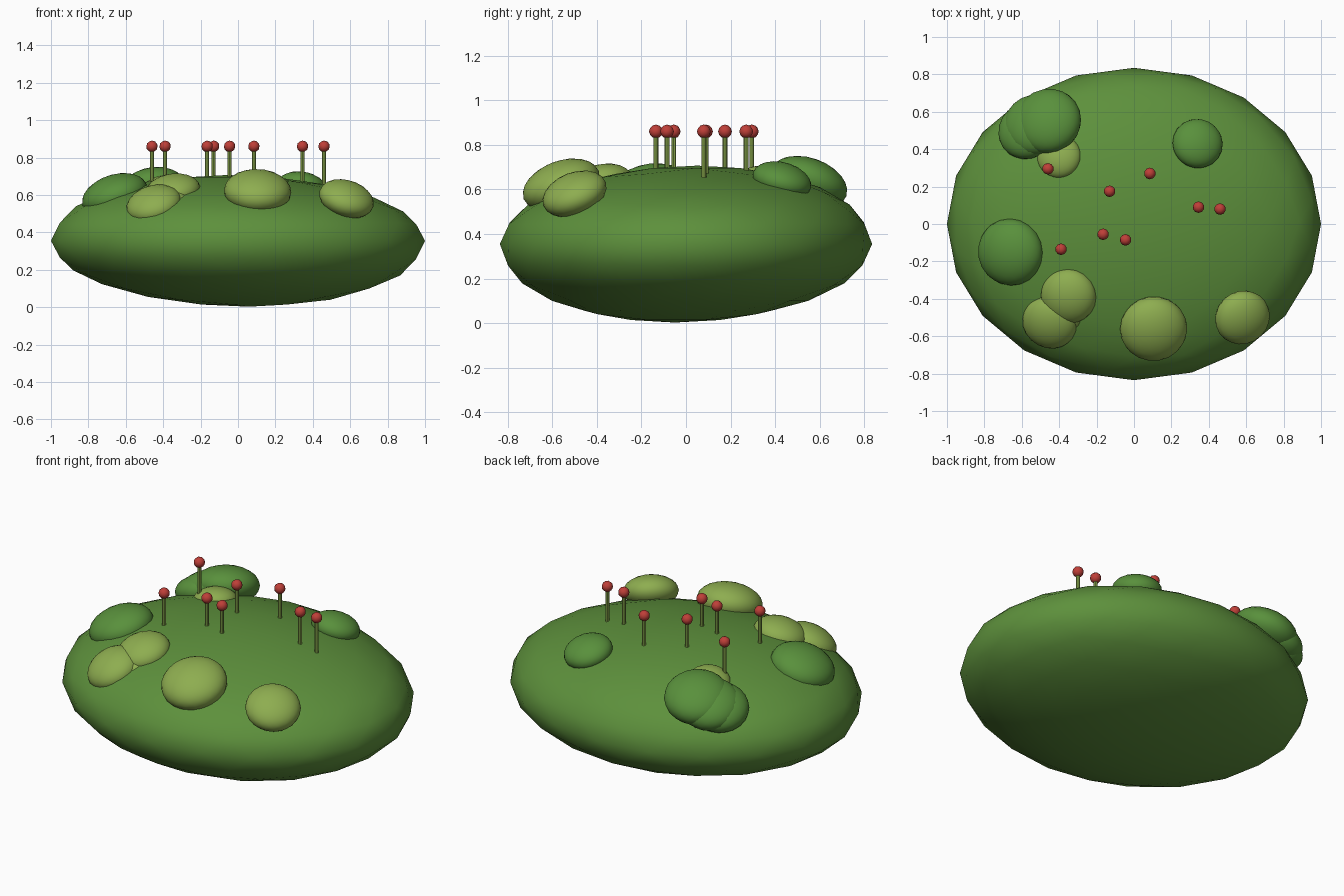
import bpy, math
from mathutils import Vector

cube = bpy.data.objects.get("Cube")
if cube:
    bpy.data.objects.remove(cube, do_unlink=True)


def material(name, color):
    m = bpy.data.materials.new(name)
    m.use_nodes = True
    m.diffuse_color = (*color, 1)
    m.node_tree.nodes["Principled BSDF"].inputs["Base Color"].default_value = (*color, 1)
    return m


grass = material("grass green", (0.11, 0.28, 0.045))
leaf = material("leaf green", (0.10, 0.28, 0.045))
lime = material("lime green", (0.27, 0.42, 0.08))
red = material("berry red", (0.52, 0.05, 0.04))

CENTER = Vector((0, 0, 0.355))
RADII = Vector((1.0, 0.835, 0.352))


def finish(name, mat):
    ob = bpy.context.object
    ob.name = name
    ob.data.materials.append(mat)
    bpy.ops.object.shade_smooth()
    return ob


def mound_height(x, y):
    return CENTER.z + RADII.z * math.sqrt(1 - (x / RADII.x) ** 2 - (y / RADII.y) ** 2)


# Mound: a flattened faceted ball, slightly skewed near its poles
bpy.ops.mesh.primitive_ico_sphere_add(subdivisions=4 - 1, radius=1)
mound = finish("mound", grass)
for v in mound.data.vertices:
    skew = 0.06 * v.co.z * abs(v.co.z)
    v.co = Vector((v.co.x - skew, v.co.y + skew, v.co.z)) * RADII + CENTER


# Bushes: squashed balls leaning along the mound surface
def bush(name, x, y, z, r, mat, thick=0.6):
    normal = Vector((x / RADII.x ** 2, y / RADII.y ** 2, (z - CENTER.z) / RADII.z ** 2))
    bpy.ops.mesh.primitive_ico_sphere_add(subdivisions=3, radius=r, location=(x, y, z))
    ob = finish(name, mat)
    ob.scale.z = thick
    ob.rotation_euler = Vector((0, 0, 1)).rotation_difference(normal).to_euler()


for i, (x, y, z, r) in enumerate([
        (-0.66, -0.15, 0.60, 0.18), (0.34, 0.43, 0.64, 0.135), (-0.46, 0.55, 0.63, 0.18),
        (-0.57, 0.50, 0.58, 0.16), (-0.53, 0.53, 0.60, 0.17)]):
    bush(f"dark_bush_{i + 1}", x, y, z, r, leaf)
for i, (x, y, z, r) in enumerate([
        (-0.35, -0.385, 0.62, 0.15), (-0.45, -0.525, 0.55, 0.15), (0.105, -0.56, 0.62, 0.18),
        (0.58, -0.50, 0.58, 0.15), (-0.40, 0.36, 0.63, 0.12), (-0.36, -0.49, 0.57, 0.09)]):
    bush(f"lime_bush_{i + 1}", x, y, z, r, lime)

# Flowers: thin stems rooted in the mound, all topped at one height
HEAD = 0.86
for i, (x, y) in enumerate([
        (-0.46, 0.295), (-0.13, 0.175), (0.085, 0.27), (-0.165, -0.055),
        (-0.39, -0.135), (-0.045, -0.085), (0.345, 0.09), (0.46, 0.08)]):
    root = mound_height(x, y) - 0.03
    bpy.ops.mesh.primitive_cylinder_add(vertices=8, radius=0.011, depth=HEAD - root,
                                        location=(x, y, (HEAD + root) / 2))
    finish(f"flower_stem_{i + 1}", lime)
    bpy.ops.object.shade_smooth_by_angle()
    bpy.ops.mesh.primitive_ico_sphere_add(subdivisions=2, radius=0.031, location=(x, y, HEAD))
    finish(f"flower_head_{i + 1}", red)
